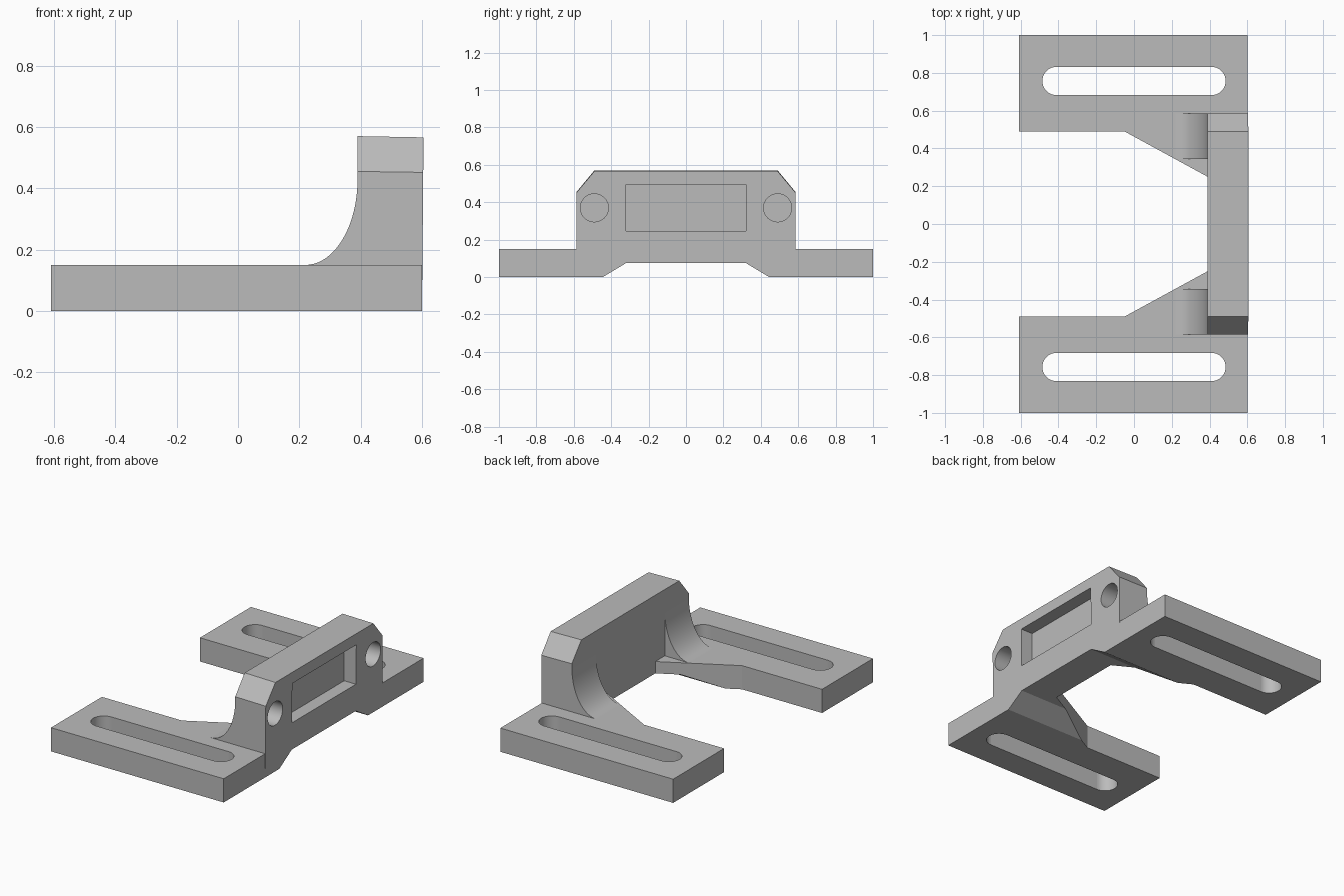
import bpy
import bmesh
from math import sin, cos, pi
from mathutils import Vector

cube = bpy.data.objects.get("Cube")
if cube:
    bpy.data.objects.remove(cube, do_unlink=True)

grey = bpy.data.materials.new("plain grey")
grey.use_nodes = True
grey.diffuse_color = (0.5, 0.5, 0.5, 1)
grey.node_tree.nodes["Principled BSDF"].inputs["Base Color"].default_value = (0.5, 0.5, 0.5, 1)


def prism(name, outline, axis, low, high):
    """Extrude a closed 2D outline along x, y or z."""
    place = {"x": lambda a, b, d: (d, a, b),
             "y": lambda a, b, d: (a, d, b),
             "z": lambda a, b, d: (a, b, d)}[axis]
    bm = bmesh.new()
    face = bm.faces.new([bm.verts.new(place(a, b, low)) for a, b in outline])
    extruded = bmesh.ops.extrude_face_region(bm, geom=[face])
    moved = [v for v in extruded["geom"] if isinstance(v, bmesh.types.BMVert)]
    bmesh.ops.translate(bm, verts=moved, vec=Vector(place(0, 0, high - low)))
    bmesh.ops.recalc_face_normals(bm, faces=bm.faces)
    mesh = bpy.data.meshes.new(name)
    bm.to_mesh(mesh)
    bm.free()
    mesh.materials.append(grey)
    obj = bpy.data.objects.new(name, mesh)
    bpy.context.collection.objects.link(obj)
    return obj


def arc(cx, cy, rx, ry, start, end, steps):
    return [(cx + rx * cos(start + (end - start) * i / steps),
             cy + ry * sin(start + (end - start) * i / steps)) for i in range(steps + 1)]


def combine(target, tool, operation):
    tool.hide_render = True
    mod = target.modifiers.new(operation.lower(), "BOOLEAN")
    mod.operation = operation
    mod.solver = "EXACT"
    mod.object = tool
    bpy.context.view_layer.objects.active = target
    bpy.ops.object.modifier_apply(modifier=mod.name)
    bpy.data.objects.remove(tool, do_unlink=True)


# Upright wall with chamfered shoulders and a slightly leaning front
half = [(0.585, 0), (0.585, 0.455), (0.49, 0.57)]
bracket = prism("mounting_bracket", half + [(-y, z) for y, z in reversed(half)], "x", 0.39, 0.6)
for v in bracket.data.vertices:
    if v.co.x > 0.5:
        v.co.x += 0.009 * v.co.z
        v.co.z *= 0.993

for side in (1, -1):
    # Flat foot with a tapering gusset
    foot = [(-0.61, 1), (0.6, 1), (0.6, 0.25), (0.39, 0.25), (-0.05, 0.49), (-0.61, 0.49)]
    combine(bracket, prism("foot", [(x, side * y) for x, y in foot], "z", 0, 0.15), "UNION")
    # Curved web between foot and wall
    curve = arc(0.22, 0.43, 0.17, 0.28, -pi / 2, 0, 20)
    web = prism("curved_web", curve + [(0.45, 0.43), (0.45, 0.1), (0.22, 0.1)], "y",
                side * 0.345, side * 0.585)
    combine(bracket, web, "UNION")

# Raised underside
under = [(0.468, -0.02), (0.444, 0), (0.32, 0.075)]
under = [(0.444, -0.02)] + under[1:]
combine(bracket, prism("underside_cutter", under + [(-y, z) for y, z in reversed(under)],
                       "x", -1, 1), "DIFFERENCE")

# Rectangular pocket in the wall
pocket = [(-0.32, 0.245), (0.32, 0.245), (0.32, 0.495), (-0.32, 0.495)]
combine(bracket, prism("pocket_cutter", pocket, "x", 0.52, 0.8), "DIFFERENCE")

for side in (1, -1):
    # Long adjustment slot
    slot = (arc(0.41, side * 0.757, 0.075, 0.075, -pi / 2, pi / 2, 20)
            + arc(-0.41, side * 0.757, 0.075, 0.075, pi / 2, 3 * pi / 2, 20))
    combine(bracket, prism("slot_cutter", slot, "z", -0.1, 0.3), "DIFFERENCE")
    # Blind round hole
    hole = arc(side * 0.49, 0.37, 0.075, 0.075, 0, 2 * pi, 40)[:-1]
    combine(bracket, prism("hole_cutter", hole, "x", 0.4, 0.8), "DIFFERENCE")

# Smooth the curved surfaces, keep broad faces flat
bpy.ops.object.select_all(action="DESELECT")
bracket.select_set(True)
bpy.context.view_layer.objects.active = bracket
bpy.ops.object.shade_smooth_by_angle(angle=0.4)
for poly in bracket.data.polygons:
    if poly.area > 0.03:
        poly.use_smooth = False
